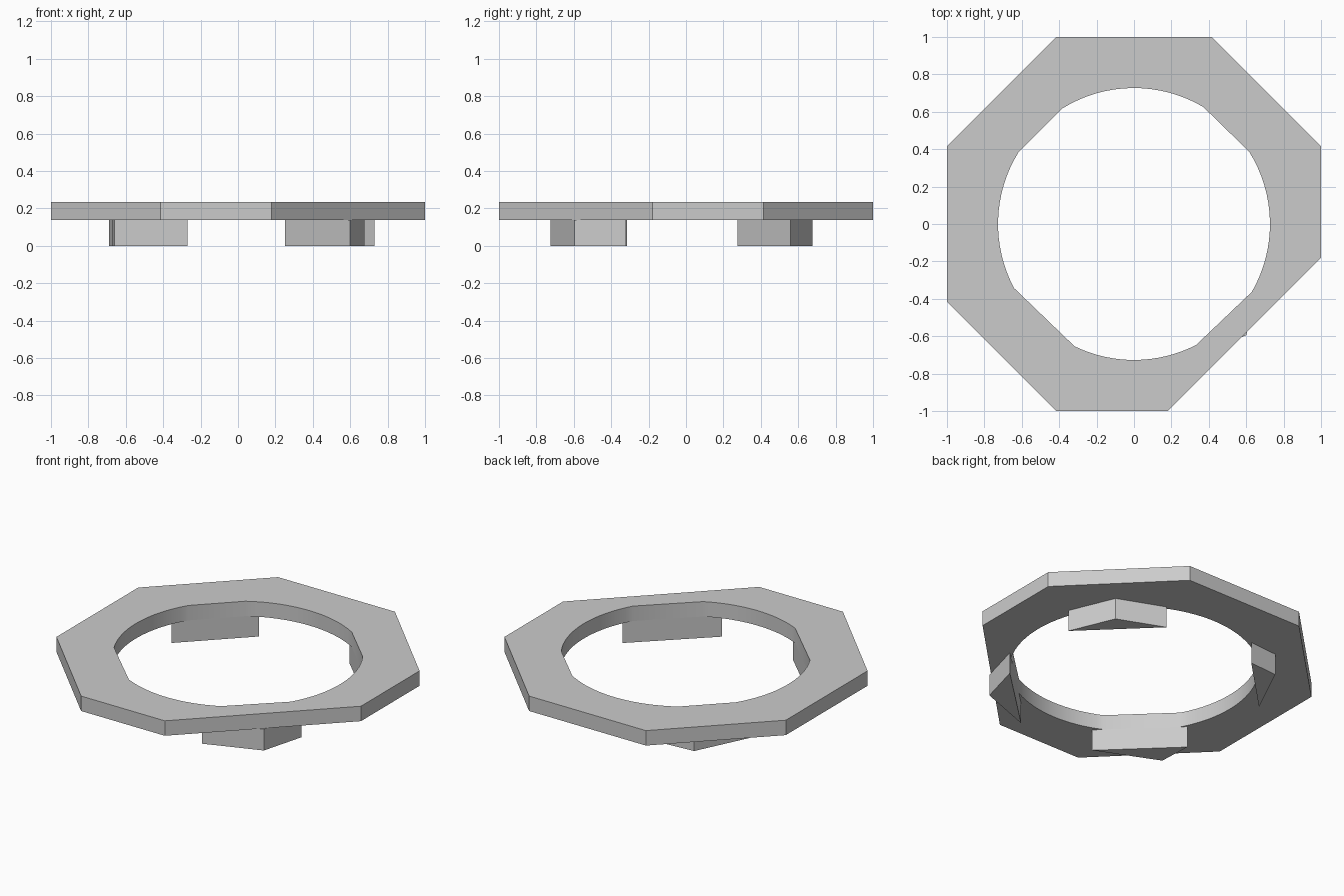
import bpy, bmesh, math
from mathutils import Vector

if "Cube" in bpy.data.objects:
    bpy.data.objects.remove(bpy.data.objects["Cube"], do_unlink=True)

RING_BOTTOM, RING_TOP, HOLE_RADIUS = 0.137, 0.233, 0.727

grey = bpy.data.materials.new("light_grey")
grey.use_nodes = True
grey.diffuse_color = (0.6, 0.6, 0.6, 1)
grey.node_tree.nodes["Principled BSDF"].inputs["Base Color"].default_value = (0.6, 0.6, 0.6, 1)


def slab(name, loops, z0, z1):
    """Extrude a flat shape, given as an outline and optional holes."""
    bm = bmesh.new()
    edges = []
    for loop in loops:
        vs = [bm.verts.new((p[0], p[1], z0)) for p in loop]
        edges += [bm.edges.new((v, vs[i - 1])) for i, v in enumerate(vs)]
    bmesh.ops.triangle_fill(bm, use_beauty=True, edges=edges)
    ext = bmesh.ops.extrude_face_region(bm, geom=bm.faces[:], use_keep_orig=True)
    top = [g for g in ext["geom"] if isinstance(g, bmesh.types.BMVert)]
    bmesh.ops.translate(bm, verts=top, vec=(0, 0, z1 - z0))
    bmesh.ops.recalc_face_normals(bm, faces=bm.faces[:])
    mesh = bpy.data.meshes.new(name)
    bm.to_mesh(mesh)
    bm.free()
    mesh.materials.append(grey)
    obj = bpy.data.objects.new(name, mesh)
    bpy.context.collection.objects.link(obj)
    return obj


# Wedge feet, anticlockwise: inner face start, inner face end, outer apex
feet = {
    "back_left_foot": ((0.73, 0.275), (0.32, 0.675), (0.61, 0.56)),
    "back_right_foot": ((-0.325, 0.675), (-0.69, 0.31), (-0.52, 0.66)),
    "front_right_foot": ((-0.67, -0.315), (-0.27, -0.70), (-0.66, -0.53)),
    "front_left_foot": ((0.25, -0.725), (0.675, -0.32), (0.60, -0.595)),
}
for name, outline in feet.items():
    slab(name, [outline], 0, RING_BOTTOM)

# Round hole flattened where each foot's inner face rises through the ring
flats = []
for a, b, _ in feet.values():
    a, b = Vector(a), Vector(b)
    along = (b - a).normalized()
    normal = Vector((along.y, -along.x))
    half = math.acos(normal.dot(a) / HOLE_RADIUS)
    middle = math.atan2(normal.y, normal.x) % math.tau
    flats.append((middle - half, middle + half))
hole = []
for i, (_, start) in enumerate(flats):
    end = flats[(i + 1) % 4][0]
    span = (end - start) % math.tau
    for k in range(17):
        t = start + span * k / 16
        hole.append((HOLE_RADIUS * math.cos(t), HOLE_RADIUS * math.sin(t)))

# Eight-sided ring with one deeper cut corner
rim = [(1, -0.18), (1, 0.415), (0.415, 1), (-0.415, 1),
       (-1, 0.415), (-1, -0.415), (-0.415, -1), (0.18, -1)]
ring = slab("ring", [rim, hole], RING_BOTTOM, RING_TOP)

bpy.ops.object.select_all(action="DESELECT")
ring.select_set(True)
bpy.context.view_layer.objects.active = ring
bpy.ops.object.shade_smooth_by_angle(angle=math.radians(20))
